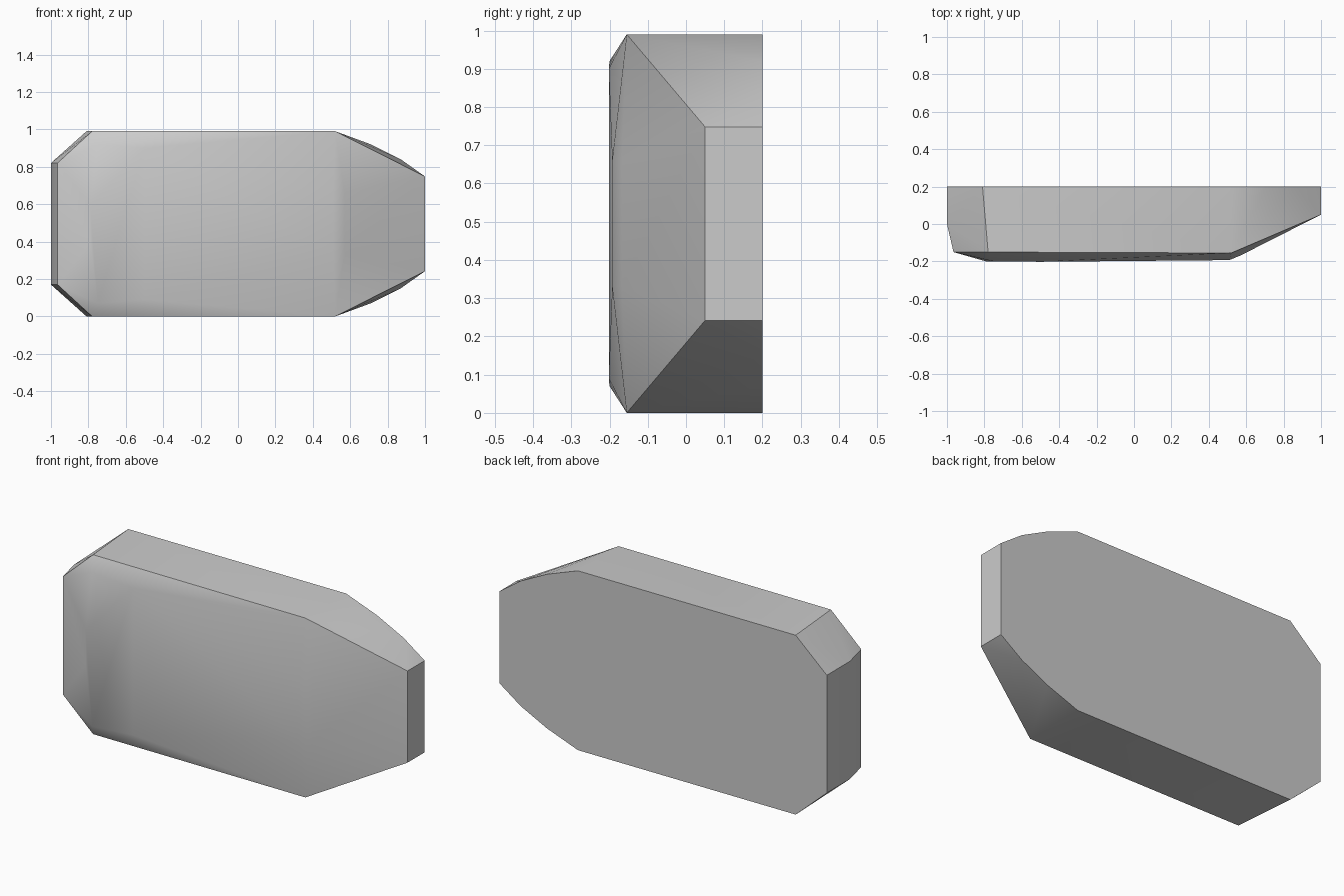
import bpy
import bmesh
import math

cube = bpy.data.objects.get("Cube")
if cube:
    bpy.data.objects.remove(cube, do_unlink=True)

HALF = 0.495  # half height, the block mirrors about this level

# Upper half corners as (x, y, height above the middle)
back_rim = [(-1, .2, .325), (-.81, .2, HALF), (.52, .2, HALF),
            (.71, .2, .425), (.87, .2, .345), (1, .2, .253)]
left_bend = [(-1, 0, .325)]
front_rim = [(-.965, -.15, .325), (-.78, -.15, HALF),
             (.52, -.155, HALF), (1, .05, .253)]
front_crown = [(-.75, -.2, .425), (-.79, -.2, .1), (-.5, -.202, .405),
               (.51, -.193, .165), (.57, -.168, .165)]

# One faceted solid wrapped around the mirrored corners
bm = bmesh.new()
for x, y, h in back_rim + left_bend + front_rim + front_crown:
    for side in (1, -1):
        bm.verts.new((x, y, HALF + side * h))
hull = bmesh.ops.convex_hull(bm, input=bm.verts)
loose = {v for v in hull["geom_interior"] + hull["geom_unused"]
         if isinstance(v, bmesh.types.BMVert)}
bmesh.ops.delete(bm, geom=list(loose), context='VERTS')
bmesh.ops.dissolve_limit(bm, angle_limit=math.radians(0.5),
                         verts=bm.verts, edges=bm.edges)
bmesh.ops.recalc_face_normals(bm, faces=bm.faces)
mesh = bpy.data.meshes.new("block_body")
bm.to_mesh(mesh)
bm.free()

body = bpy.data.objects.new("block_body", mesh)
bpy.context.collection.objects.link(body)

# Plain grey finish
grey = bpy.data.materials.new("light_grey")
grey.use_nodes = True
colour = (0.6, 0.6, 0.6, 1)
grey.diffuse_color = colour
grey.node_tree.nodes["Principled BSDF"].inputs["Base Color"].default_value = colour
mesh.materials.append(grey)

# Smooth the shallow facets, keep the rims crisp
bpy.ops.object.select_all(action='DESELECT')
body.select_set(True)
bpy.context.view_layer.objects.active = body
bpy.ops.object.shade_smooth_by_angle(angle=math.radians(38))
